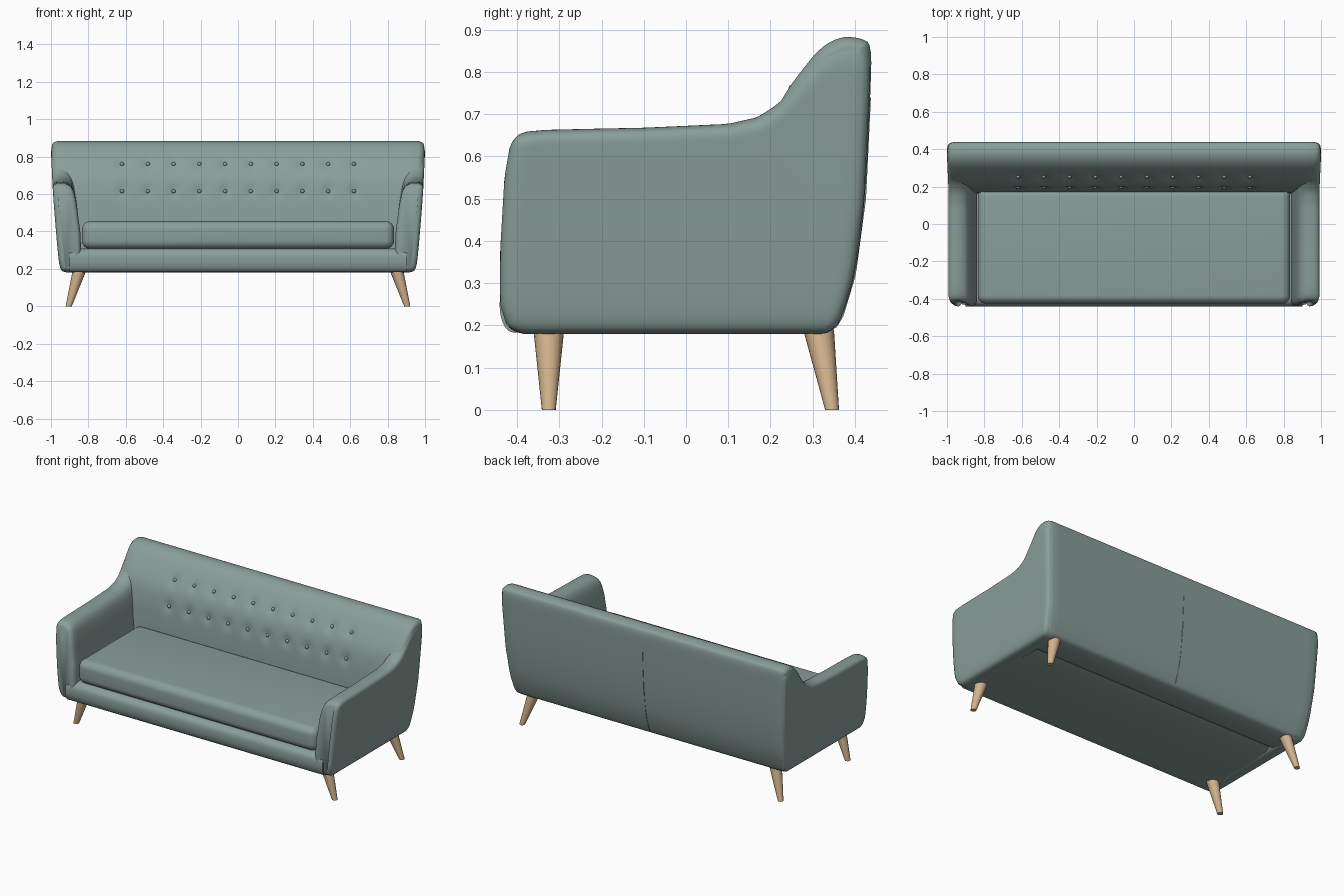
import bpy, bmesh, math
from mathutils import Vector

if "Cube" in bpy.data.objects:
    bpy.data.objects.remove(bpy.data.objects["Cube"])


def material(name, rgb):
    m = bpy.data.materials.new(name)
    m.diffuse_color = (*rgb, 1)
    m.use_nodes = True
    m.node_tree.nodes["Principled BSDF"].inputs["Base Color"].default_value = m.diffuse_color
    return m


FABRIC = material("sage fabric", (0.25, 0.345, 0.322))
WOOD = material("light wood", (0.66, 0.46, 0.27))


def lerp(table, t):
    """Piecewise linear lookup in sorted (t, value) pairs."""
    if t <= table[0][0]:
        return table[0][1]
    for (a, va), (b, vb) in zip(table, table[1:]):
        if t <= b:
            return va + (vb - va) * (t - a) / (b - a)
    return table[-1][1]


def rounded(pts, steps=2):
    """Corner-cut a closed outline into a smooth one."""
    pts = [Vector(p) for p in pts]
    for _ in range(steps):
        pts = [q for a, b in zip(pts, pts[1:] + pts[:1])
               for q in (a.lerp(b, 0.25), a.lerp(b, 0.75))]
    return pts


def inset(pts, d):
    """Move a closed outline inwards by d."""
    n = len(pts)
    area = sum(pts[i - 1].x * pts[i].y - pts[i].x * pts[i - 1].y for i in range(n))
    s = 1 if area > 0 else -1
    out = []
    for i in range(n):
        t = (pts[(i + 1) % n] - pts[i - 1]).normalized()
        out.append(pts[i] + Vector((-t.y, t.x)) * d * s)
    return out


def finish(name, bm, mat, angle=50):
    bmesh.ops.recalc_face_normals(bm, faces=bm.faces)
    me = bpy.data.meshes.new(name)
    bm.to_mesh(me)
    bm.free()
    me.materials.append(mat)
    ob = bpy.data.objects.new(name, me)
    bpy.context.collection.objects.link(ob)
    bpy.ops.object.select_all(action='DESELECT')
    ob.select_set(True)
    bpy.context.view_layer.objects.active = ob
    bpy.ops.object.shade_smooth_by_angle(angle=math.radians(angle))
    return ob


def loft(name, rings, mat, angle=50):
    bm = bmesh.new()
    vs = [[bm.verts.new(p) for p in r] for r in rings]
    n = len(vs[0])
    for a, b in zip(vs, vs[1:]):
        for i in range(n):
            j = (i + 1) % n
            bm.faces.new((a[i], a[j], b[j], b[i]))
    bm.faces.new(vs[0])
    bm.faces.new(vs[-1])
    return finish(name, bm, mat, angle)


# Shared shape rules: half width, front, back and top line of the shell
HALF = [(.18, .93), (.21, .953), (.3, .965), (.5, .983), (.65, .99), (.86, 1.0)]
FRONT = [(.18, .03), (.2, .015), (.25, 0), (.38, 0), (.55, .01), (.62, .022), (.67, .045)]
REAR = [(.18, .345), (.22, .37), (.32, .4), (.5, .424), (.75, .436), (.86, .438)]
TOP = [(-.45, .655), (-.36, .662), (-.1, .667), (.1, .676), (.17, .692), (.22, .724),
       (.28, .80), (.33, .86), (.37, .88), (.41, .877), (.44, .862)]

# Arms: section swept front to back, rising into the back's wings
arm = rounded([(.84, .18), (.93, .18), (.952, .2), (.962, .27), (.98, .48), (.99, .62),
               (.992, .66), (.968, .676), (.925, .676), (.885, .65), (.865, .57),
               (.852, .46), (.84, .38)])
stations = [(-.44, .026), (-.437, .014), (-.43, .005), (-.412, 0)]
stations += [(-.38 + .78 * i / 40, 0) for i in range(41)]
stations += [(.418, .002), (.43, .009), (.436, .02)]
rings = []
for y, d in stations:
    ring = []
    for p in inset(arm, d):
        x, z = p
        if z > .5:
            z2 = .5 + (z - .5) * (lerp(TOP, y) - .5) / .175
            x, z = x + lerp(HALF, z2) - lerp(HALF, z), z2
        yy = y
        if y < -.2:
            yy += (-.2 - y) / .24 * lerp(FRONT, z)
        elif y > .2:
            yy = .2 + (y - .2) * (lerp(REAR, z) - .2) / .238
        ring.append((x, yy, z))
    rings.append(ring)
arms = loft("arms", rings, FABRIC)
arms.modifiers.new("mirror", 'MIRROR')

# Backrest: side profile swept across, dimpled around the buttons
BUTTONS = [(-.62 + 1.24 * i / 9, z) for z in (.615, .76) for i in range(10)]
back = rounded([(.16, .2), (.165, .33), (.17, .45), (.178, .54), (.188, .62), (.208, .7),
                (.238, .755), (.275, .805), (.32, .86), (.37, .885), (.415, .88),
                (.44, .866), (.437, .75), (.425, .5), (.402, .32), (.37, .22),
                (.347, .18), (.2, .18)])
ends = [(.004, .026), (.008, .015), (.018, .005), (.036, 0)]
across = [(-1, i, d) for i, d in ends]
across += [(-.95 + 1.9 * k / 120, .036, 0) for k in range(121)]
across += [(1, i, d) for i, d in reversed(ends)]
rings = []
for u, gap, d in across:
    ring = []
    for y, z in inset(back, d):
        x = u * (lerp(HALF, z) - gap)
        if y < .3 and z > .5:
            y += sum(.012 * math.exp(-((x - bx) ** 2 + (z - bz) ** 2) / .0008)
                     for bx, bz in BUTTONS)
        ring.append((x, y, z))
    rings.append(ring)
loft("backrest", rings, FABRIC)

# Base rail and deck under the cushion
base = rounded([(-.40, .181), (-.425, .187), (-.44, .22), (-.442, .26), (-.435, .29),
                (-.41, .308), (-.37, .309), (.25, .309), (.25, .181)])
loft("base", [[(x, y, z) for y, z in base] for x in (-.9, .9)], FABRIC)


# Seat cushion
bm = bmesh.new()
bmesh.ops.create_cube(bm, size=1)
for v in bm.verts:
    v.co = (v.co.x * 1.67, -.117 + v.co.y * .618, .381 + v.co.z * .148)
bmesh.ops.bevel(bm, geom=bm.edges[:], offset=.045, segments=6, profile=.5, affect='EDGES')
finish("seat_cushion", bm, FABRIC)

# Buttons, set on the dimpled face of the backrest
bm = bmesh.new()
for bx, bz in BUTTONS:
    y = lerp([(.54, .178), (.62, .189), (.7, .209), (.755, .24), (.805, .276)], bz) + .01
    tmp = bmesh.ops.create_uvsphere(bm, u_segments=12, v_segments=8, radius=.011)
    for v in tmp["verts"]:
        v.co += Vector((bx, y, bz))
finish("buttons", bm, FABRIC)

# Centre seam on the rear
seam = []
for i in range(25):
    z = .2 + .54 * i / 24
    y = lerp(REAR, z) - .001
    seam.append([(.003 * math.cos(a), y + .004 * math.sin(a), z)
                 for a in (k * math.pi / 3 for k in range(6))])
loft("rear_seam", seam, FABRIC)


# Splayed tapered legs
def leg(name, top, foot):
    rings = []
    for (x, y), z, r in ((foot, 0, .0165), (top, .19, .0365)):
        rings.append([(x + r * math.cos(k * math.pi / 8), y + r * math.sin(k * math.pi / 8), z)
                      for k in range(16)])
    loft(name, rings, WOOD, 40)


for side, s in (("left", -1), ("right", 1)):
    leg("front_leg_" + side, (s * .848, -.325), (s * .905, -.325))
    leg("back_leg_" + side, (s * .848, .314), (s * .905, .346))
